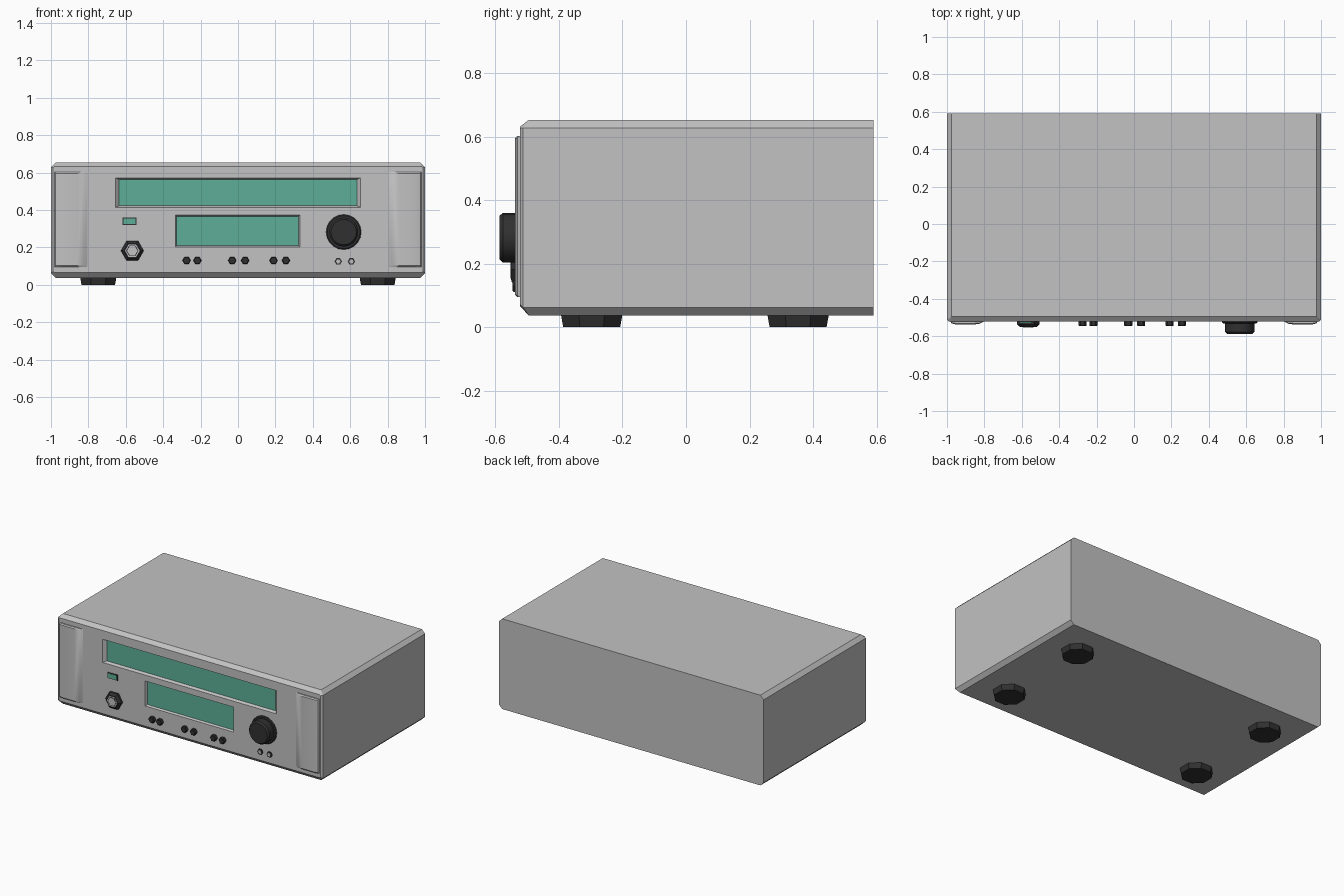
import bpy, bmesh
from math import cos, sin, pi

cube = bpy.data.objects.get("Cube")
if cube:
    bpy.data.objects.remove(cube)


def material(name, rgb):
    m = bpy.data.materials.new(name)
    m.use_nodes = True
    m.diffuse_color = (*rgb, 1)
    m.node_tree.nodes["Principled BSDF"].inputs["Base Color"].default_value = (*rgb, 1)
    return m


SILVER = material("silver_grey", (0.54, 0.54, 0.54))
TEAL = material("display_teal", (0.11, 0.43, 0.31))
BLACK = material("knob_black", (0.03, 0.03, 0.03))

FRONT = -0.522


def loft(name, loops, mat, smooth=False):
    """Skin a row of equal-length closed loops and cap both ends."""
    bm = bmesh.new()
    rows = [[bm.verts.new(p) for p in loop] for loop in loops]
    n = len(rows[0])
    for a, b in zip(rows, rows[1:]):
        for i in range(n):
            j = (i + 1) % n
            bm.faces.new((a[i], a[j], b[j], b[i]))
    bm.faces.new(rows[0])
    bm.faces.new(rows[-1])
    bmesh.ops.recalc_face_normals(bm, faces=bm.faces)
    mesh = bpy.data.meshes.new(name)
    bm.to_mesh(mesh)
    bm.free()
    mesh.materials.append(mat)
    ob = bpy.data.objects.new(name, mesh)
    bpy.context.collection.objects.link(ob)
    if smooth:
        bpy.ops.object.select_all(action="DESELECT")
        ob.select_set(True)
        bpy.context.view_layer.objects.active = ob
        bpy.ops.object.shade_smooth_by_angle(angle=pi / 6)
    return ob


def turned(name, x, z, steps, sides, mat, smooth=False):
    """Round part facing the front; steps are (radius, y)."""
    ring = [2 * pi * i / sides for i in range(sides)]
    return loft(name, [[(x + r * cos(a), y, z + r * sin(a)) for a in ring]
                       for r, y in steps], mat, smooth)


def rect(x, z, w, h, y):
    return [(x + sx * w, y, z + sz * h)
            for sx, sz in ((-1, -1), (1, -1), (1, 1), (-1, 1))]


def octagon(w, low, high, c, y_side, y_level):
    """Cut-corner rectangle, with separate depths for side and level corners."""
    return [(-w + c, y_level, low), (w - c, y_level, low),
            (w, y_side, low + c), (w, y_side, high - c),
            (w - c, y_level, high), (-w + c, y_level, high),
            (-w, y_side, high - c), (-w, y_side, low + c)]


# Case with chamfered long edges and front rim
case = loft("case", [octagon(1, 0.037, 0.653, 0.025, 0.59, 0.59),
                     octagon(1, 0.037, 0.653, 0.025, -0.513, -0.495),
                     octagon(0.988, 0.065, 0.632, 0.006, FRONT, FRONT)], SILVER)


# Recessed windows with sloped frames and display plates on their floors
def window(name, x, z, w, h, slope_x, slope_z, depth):
    floor = FRONT + depth
    cutter = loft(name + "_cutter",
                  [rect(x, z, w, h, floor),
                   rect(x, z, w + 2 * slope_x, h + 2 * slope_z, FRONT - depth)], SILVER)
    cutter.hide_render = True
    mod = case.modifiers.new(name, "BOOLEAN")
    mod.operation = "DIFFERENCE"
    mod.solver = "EXACT"
    mod.object = cutter
    bpy.context.view_layer.objects.active = case
    bpy.ops.object.modifier_apply(modifier=name)
    bpy.data.objects.remove(cutter)
    loft(name, [rect(x, z, w, h, floor + 0.001),
                rect(x, z, w, h, floor - 0.002)], TEAL)


window("upper_display", 0, 0.493, 0.636, 0.07, 0.02, 0.009, 0.02)
window("lower_display", -0.002, 0.288, 0.326, 0.078, 0.007, 0.007, 0.015)

# Small indicator lamp
loft("indicator_frame", [rect(-0.58, 0.34, 0.038, 0.02, FRONT + 0.005),
                         rect(-0.58, 0.34, 0.038, 0.02, FRONT - 0.003)], BLACK)
loft("indicator_lamp", [rect(-0.58, 0.34, 0.032, 0.015, FRONT),
                        rect(-0.58, 0.34, 0.032, 0.015, FRONT - 0.006)], TEAL)

# Softly bowed end panels
bow = [(0.985, 0), (0.975, 0.009), (0.95, 0.016), (0.86, 0.016),
       (0.825, 0.011), (0.795, 0)]
for side, sx in (("left", 1), ("right", -1)):
    loops = []
    for z, scale in ((0.095, 0.6), (0.102, 1), (0.595, 1), (0.602, 0.6)):
        loops.append([(sx * x, FRONT - d * scale if d else FRONT + 0.005, z)
                      for x, d in bow])
    loft(side + "_end_panel", loops, SILVER, True)

# Volume knob on its flange
turned("knob_flange", 0.565, 0.282, [(0.094, FRONT + 0.005), (0.094, FRONT - 0.005),
                                     (0.088, FRONT - 0.01)], 20, BLACK, True)
turned("volume_knob", 0.565, 0.282, [(0.078, FRONT), (0.078, -0.577),
                                     (0.068, -0.588)], 20, BLACK, True)

# Headphone socket
turned("socket_nut", -0.565, 0.182, [(0.061, FRONT + 0.005), (0.061, -0.536),
                                     (0.045, -0.55)], 6, BLACK)
for name, r, y, mat in (("socket_ring", 0.039, -0.551, SILVER),
                        ("socket_gap", 0.033, -0.552, BLACK),
                        ("socket_pin", 0.028, -0.553, SILVER)):
    turned(name, -0.565, 0.182, [(r, -0.545), (r, y)], 6, mat)

# Push buttons in three pairs
for i, x in enumerate((-0.275, -0.217, -0.031, 0.038, 0.19, 0.256)):
    turned(f"button_{i + 1}", x, 0.13, [(0.022, FRONT + 0.005), (0.022, -0.542),
                                        (0.018, -0.546)], 6, BLACK)

# Two small sockets below the knob
for i, x in enumerate((0.536, 0.606)):
    turned(f"small_socket_{i + 1}", x, 0.125, [(0.02, FRONT + 0.005), (0.02, -0.53)],
           6, BLACK)
    turned(f"small_socket_pin_{i + 1}", x, 0.125, [(0.012, FRONT), (0.012, -0.532)],
           6, SILVER)

# Tapered eight-sided feet
for row, y in (("front", -0.297), ("back", 0.353)):
    for side, sx in (("left", 1), ("right", -1)):
        angles = [pi / 8 + pi / 4 * i for i in range(8)]
        loft(f"{row}_{side}_foot",
             [[(sx * 0.747 + r * cos(a), y + r * sin(a), z) for a in angles]
              for r, z in ((0.105, 0.042), (0.102, 0.025), (0.097, 0))], BLACK)
